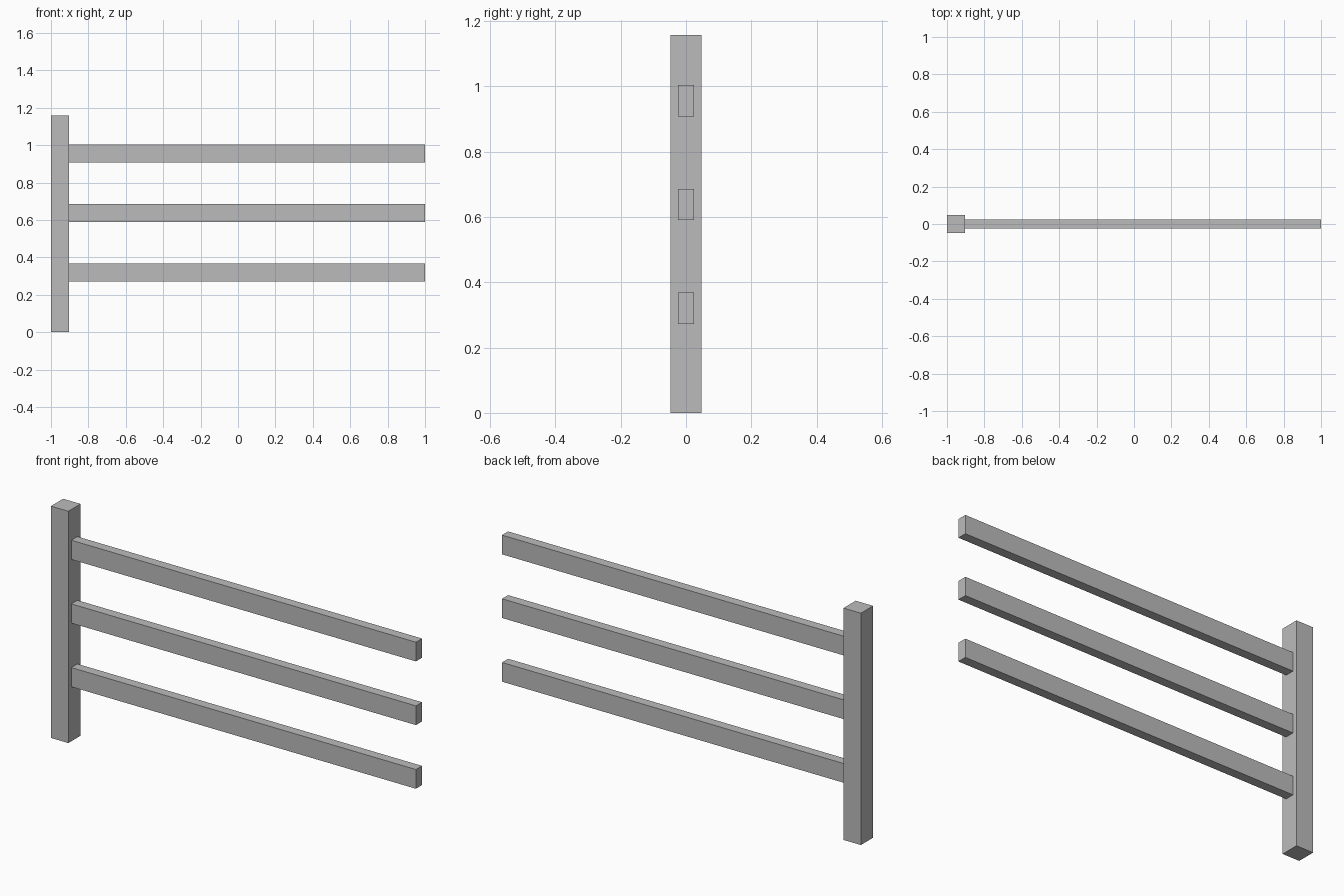
import bpy
import bmesh

cube = bpy.data.objects.get("Cube")
if cube:
    bpy.data.objects.remove(cube, do_unlink=True)

# Single plain grey finish
grey = bpy.data.materials.new("plain_grey")
grey.use_nodes = True
colour = (0.5, 0.5, 0.5, 1)
grey.diffuse_color = colour
grey.node_tree.nodes["Principled BSDF"].inputs["Base Color"].default_value = colour


def add_box(name, low, high):
    """Add a box spanning two opposite corners."""
    bm = bmesh.new()
    bmesh.ops.create_cube(bm, size=1)
    size = [h - l for l, h in zip(low, high)]
    centre = [(h + l) / 2 for l, h in zip(low, high)]
    bmesh.ops.scale(bm, vec=size, verts=bm.verts)
    mesh = bpy.data.meshes.new(name)
    bm.to_mesh(mesh)
    bm.free()
    mesh.materials.append(grey)
    obj = bpy.data.objects.new(name, mesh)
    obj.location = centre
    bpy.context.collection.objects.link(obj)
    return obj


# Square upright post at the right end
POST = 0.096
post_face = -1 + POST
add_box("post", (-1, -POST / 2, 0), (post_face, POST / 2, 1.158))

# Three evenly spaced rails running out from the post
RAIL_HEIGHT, RAIL_DEPTH = 0.096, 0.048
for i, part in enumerate(("lower", "middle", "upper")):
    z = 0.32 + i * 0.318
    add_box(part + "_rail",
            (post_face, -RAIL_DEPTH / 2, z - RAIL_HEIGHT / 2),
            (1, RAIL_DEPTH / 2, z + RAIL_HEIGHT / 2))
